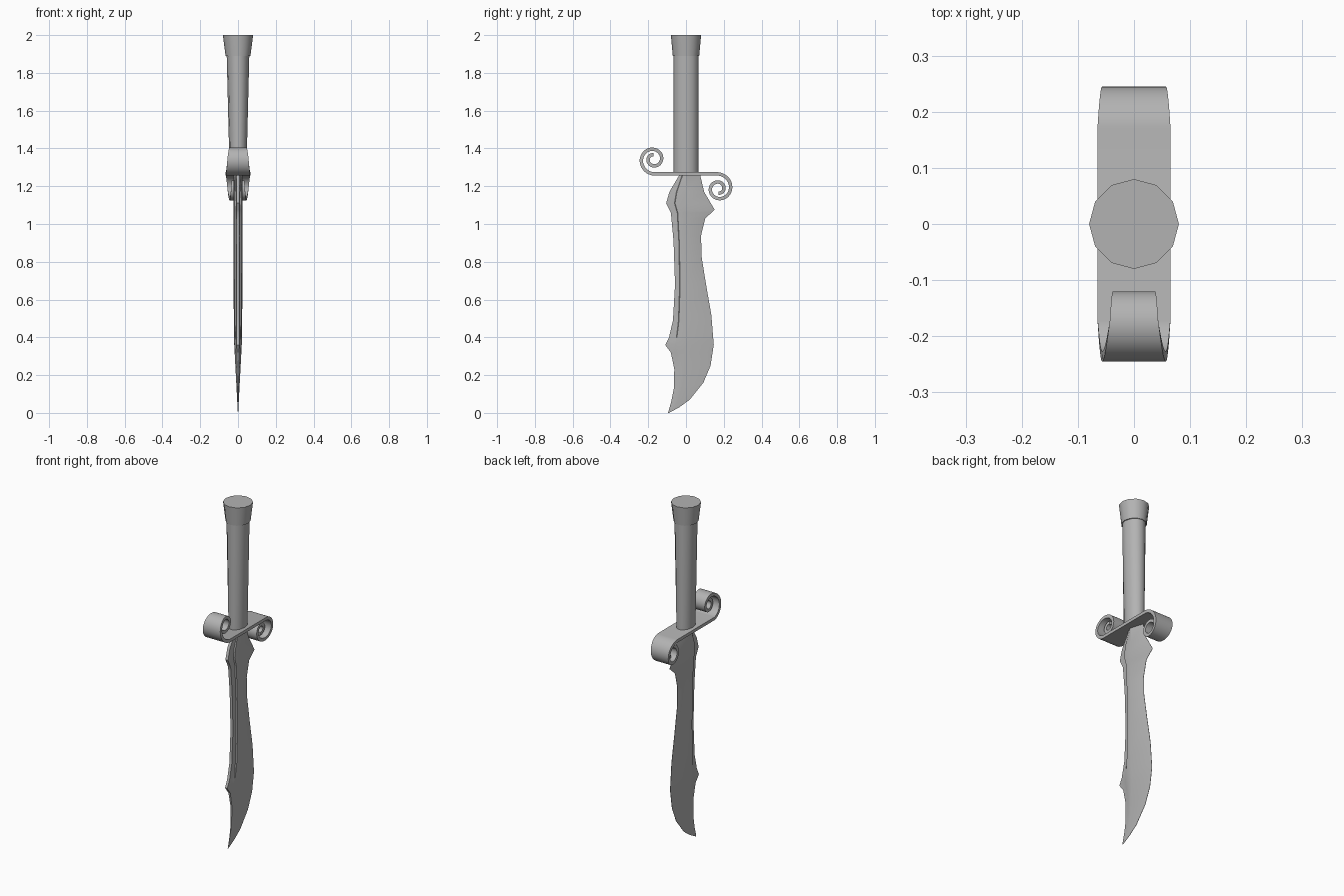
import bpy, bmesh, math
from mathutils import Vector

cube = bpy.data.objects.get("Cube")
if cube:
    bpy.data.objects.remove(cube)

steel = bpy.data.materials.new("grey steel")
steel.use_nodes = True
steel.diffuse_color = (0.45, 0.45, 0.45, 1)
steel.node_tree.nodes["Principled BSDF"].inputs["Base Color"].default_value = steel.diffuse_color


def sample(points, t):
    """Linear interpolation through (key, value) pairs in rising key order."""
    if t <= points[0][0]:
        return points[0][1]
    for (a, va), (b, vb) in zip(points, points[1:]):
        if t <= b:
            return va + (vb - va) * (t - a) / (b - a)
    return points[-1][1]


def loft(name, rings, angle):
    """Skin a list of closed rings and cap both ends."""
    bm = bmesh.new()
    rows = [[bm.verts.new(p) for p in ring] for ring in rings]
    n = len(rows[0])
    for lower, upper in zip(rows, rows[1:]):
        for i in range(n):
            j = (i + 1) % n
            bm.faces.new((lower[i], lower[j], upper[j], upper[i]))
    bm.faces.new(rows[0][::-1])
    bm.faces.new(rows[-1])
    bmesh.ops.recalc_face_normals(bm, faces=bm.faces)
    mesh = bpy.data.meshes.new(name)
    bm.to_mesh(mesh)
    bm.free()
    mesh.materials.append(steel)
    obj = bpy.data.objects.new(name, mesh)
    bpy.context.collection.objects.link(obj)
    bpy.ops.object.select_all(action='DESELECT')
    obj.select_set(True)
    bpy.context.view_layer.objects.active = obj
    bpy.ops.object.shade_smooth_by_angle(angle=math.radians(angle))
    return obj


def ellipse(z, rx, ry, sides=12):
    turns = [math.tau * i / sides for i in range(sides)]
    return [(rx * math.cos(a), ry * math.sin(a), z) for a in turns]


# Grip with an oval foot, and the flared pommel
loft("grip", [ellipse(1.26, 0.044, 0.066), ellipse(1.9, 0.06, 0.066)], 40)
loft("pommel", [ellipse(1.89, 0.066, 0.07), ellipse(2, 0.08, 0.08)], 40)

# Scrolled guard: a flat bar ending in two opposite spirals
BAR_Z = 1.265
WIDTHS = [(0, 0.065), (1, 0.056), (2, 0.043), (3, 0.037), (6, 0.022)]
half = []
for step in range(61):
    quarter = step / 10
    a = -math.pi / 2 * (1 + quarter)
    r = 0.078 * math.exp(-0.2 * quarter)
    p = Vector((0, -0.172 + r * math.cos(a), 0.078 + r * math.sin(a)))
    half.append((p, sample(WIDTHS, quarter)))
path = half[::-1] + [(-p, w) for p, w in half]
rings = []
for i, (p, w) in enumerate(path):
    along = path[min(i + 1, len(path) - 1)][0] - path[max(i - 1, 0)][0]
    off = Vector((0, -along.z, along.y)).normalized() * 0.009
    mid = p + Vector((0, 0, BAR_Z))
    side = Vector((w, 0, 0))
    rings.append([mid + side + off, mid - side + off, mid - side - off, mid + side - off])
loft("guard", rings, 40)

# Blade: spine and cutting edge profiles as (z, y), rising from the tip
SPINE = [(0, -0.095), (0.06, -0.078), (0.13, -0.064), (0.23, -0.062), (0.32, -0.08),
         (0.36, -0.11), (0.4, -0.09), (0.49, -0.069), (0.68, -0.058), (0.91, -0.066),
         (1.06, -0.08), (1.11, -0.105), (1.17, -0.088), (1.26, -0.035)]
EDGE = [(0, -0.09), (0.03, -0.035), (0.07, 0.02), (0.16, 0.092), (0.25, 0.13),
        (0.36, 0.147), (0.52, 0.134), (0.68, 0.106), (0.83, 0.082), (0.94, 0.08),
        (1.03, 0.102), (1.075, 0.152), (1.17, 0.096), (1.26, 0.075)]
RIDGE = [(0, -0.092), (0.06, -0.045), (0.15, -0.018), (0.36, 0.005), (0.5, 0)]
THICK = [(0, 0.001), (0.4, 0.022), (1, 0.024)]

rings = []
for z in sorted({z for z, _ in SPINE + EDGE}):
    front, back = sample(SPINE, z), sample(EDGE, z)
    ridge, thick = sample(RIDGE, z), sample(THICK, z)
    # A shallow step beside the spine, along the middle of the blade only
    cut = 0.003 if 0.45 < z < 1.2 else 0
    line = front + 0.42 * (ridge - front)
    side = [(thick * 0.35, front), (thick * 0.62 - cut, line), (thick * 0.68 + cut, line + 0.003),
            (thick, ridge), (0.0008, back)]
    ring = [(x, y, z) for x, y in side] + [(-x, y, z) for x, y in reversed(side)]
    rings.append(ring)
loft("blade", rings, 25)
